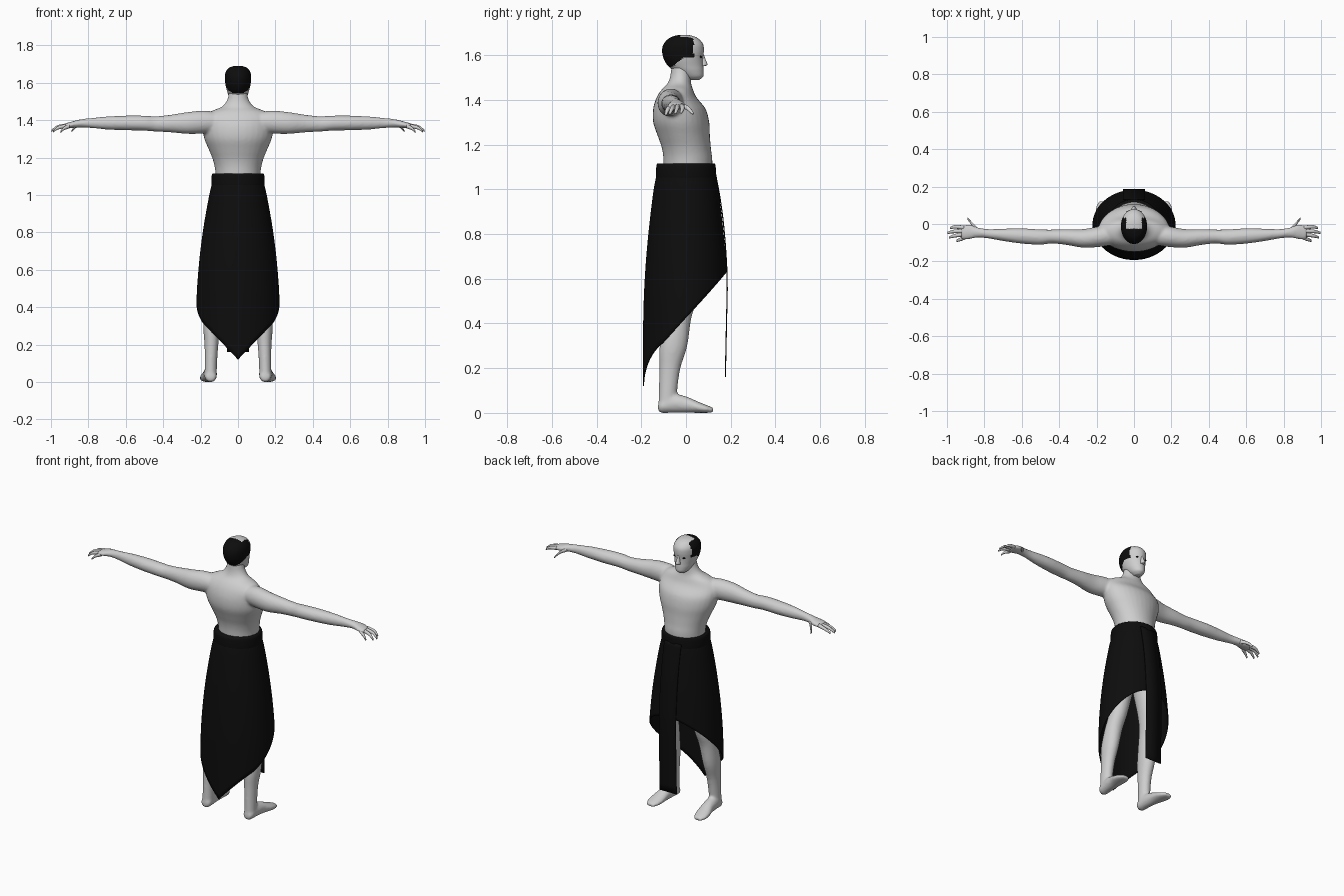
import bpy, bmesh, math
from mathutils import Vector

default_cube = bpy.data.objects.get("Cube")
if default_cube:
    bpy.data.objects.remove(default_cube, do_unlink=True)


def material(name, rgb):
    mat = bpy.data.materials.new(name)
    mat.use_nodes = True
    colour = (*rgb, 1)
    mat.diffuse_color = colour
    shader = mat.node_tree.nodes["Principled BSDF"]
    shader.inputs["Base Color"].default_value = colour
    shader.inputs["Roughness"].default_value = 0.8
    return mat


SKIN = material("pale skin", (0.62, 0.62, 0.62))
BLACK = material("black cloth and hair", (0.004, 0.004, 0.004))


def spline(rows, steps):
    """Smoothly interpolate rows of numbers."""
    rows = [Vector(r) for r in rows]
    out = []
    for i in range(len(rows) - 1):
        a, b = rows[i], rows[i + 1]
        before, after = rows[max(i - 1, 0)], rows[min(i + 2, len(rows) - 1)]
        for s in range(steps):
            t = s / steps
            m0, m1 = (b - before) / 2, (after - a) / 2
            out.append(a * (2 * t**3 - 3 * t**2 + 1) + m0 * (t**3 - 2 * t**2 + t)
                       + b * (3 * t**2 - 2 * t**3) + m1 * (t**3 - t**2))
    out.append(rows[-1])
    return out


def skin_rings(bm, rings, closed=True):
    """Bridge vertex rows with quads."""
    for low, high in zip(rings, rings[1:]):
        n = len(low)
        for i in range(n if closed else n - 1):
            j = (i + 1) % n
            bm.faces.new((low[i], low[j], high[j], high[i]))


def loft(bm, axis, rows, side=1, segments=32, steps=4):
    """Closed tube of ellipses; a row is position, two centres, two radii."""
    rings = []
    for t, c1, c2, r1, r2 in spline(rows, steps):
        ring = []
        for k in range(segments):
            a = math.tau * k / segments
            p, q = c1 + r1 * math.cos(a), c2 + r2 * math.sin(a)
            x, y, z = {"x": (t, p, q), "y": (p, t, q), "z": (p, q, t)}[axis]
            ring.append(bm.verts.new((x * side, y, z)))
        rings.append(ring)
    skin_rings(bm, rings)
    bm.faces.new(rings[0])
    bm.faces.new(rings[-1])


def depth_rows(rows):
    """Turn height, back, front, half width into loft rows."""
    return [(z, 0, (b + f) / 2, w, (f - b) / 2) for z, b, f, w in rows]


def finish(name, bm, *mats):
    bmesh.ops.recalc_face_normals(bm, faces=bm.faces)
    for face in bm.faces:
        face.smooth = True
    mesh = bpy.data.meshes.new(name)
    bm.to_mesh(mesh)
    bm.free()
    obj = bpy.data.objects.new(name, mesh)
    bpy.context.collection.objects.link(obj)
    for mat in mats:
        mesh.materials.append(mat)
    return obj


# Body: torso, arms, legs and feet fused into one skin
TORSO = [(.84, -.08, .06, .09), (.95, -.1, .1, .115), (1.11, -.1, .118, .12),
         (1.18, -.107, .112, .132), (1.24, -.127, .107, .155), (1.3, -.147, .104, .18),
         (1.36, -.147, .088, .19), (1.41, -.132, .048, .185), (1.445, -.11, .032, .15),
         (1.47, -.085, .024, .09), (1.5, -.072, .022, .062), (1.54, -.066, .022, .05),
         (1.59, -.06, .02, .046)]
ARM = [(.1, -.06, 1.39, .05, .05), (.18, -.067, 1.39, .055, .061),
       (.27, -.077, 1.385, .05, .058), (.36, -.07, 1.382, .042, .047),
       (.44, -.067, 1.38, .037, .041), (.5, -.07, 1.384, .041, .04),
       (.6, -.064, 1.385, .041, .039), (.7, -.058, 1.385, .033, .035),
       (.78, -.052, 1.385, .025, .027), (.84, -.045, 1.383, .028, .022),
       (.88, -.042, 1.377, .04, .018), (.925, -.047, 1.369, .036, .014)]
LEG = [(.92, .06, -.01, .06, .075), (.75, .09, 0, .075, .08), (.6, .11, 0, .062, .068),
       (.5, .12, -.01, .053, .058), (.42, .13, -.033, .051, .056),
       (.3, .14, -.056, .046, .062), (.2, .142, -.072, .037, .047),
       (.1, .145, -.08, .033, .041), (.03, .146, -.084, .033, .04)]
FOOT = [(-.125, .146, .025, .015, .016), (-.11, .146, .03, .031, .03),
        (-.06, .148, .042, .035, .042), (0, .153, .037, .037, .037),
        (.05, .16, .026, .043, .026), (.09, .163, .018, .041, .018),
        (.122, .165, .012, .024, .011)]
bm = bmesh.new()
loft(bm, "z", depth_rows(TORSO))
for side in (1, -1):
    loft(bm, "x", ARM, side)
    loft(bm, "z", LEG, side)
    loft(bm, "y", FOOT, side)
body = finish("body", bm, SKIN)
fuse = body.modifiers.new("fuse", "REMESH")
fuse.mode = "VOXEL"
fuse.voxel_size = 0.008
fuse.use_smooth_shade = True
relax = body.modifiers.new("relax", "SMOOTH")
relax.iterations = 5

# Fingers: root, knuckle and tip of each
FINGERS = {
    "thumb": ((.84, -.03, 1.378), (.87, .005, 1.365), (.89, .03, 1.34)),
    "index_finger": ((.91, -.02, 1.372), (.955, -.015, 1.364), (.985, -.022, 1.345)),
    "middle_finger": ((.91, -.038, 1.372), (.965, -.04, 1.364), (.998, -.048, 1.342)),
    "ring_finger": ((.91, -.055, 1.37), (.96, -.063, 1.36), (.988, -.072, 1.34)),
    "little_finger": ((.9, -.07, 1.368), (.93, -.083, 1.356), (.95, -.09, 1.336)),
}
for label, joints in FINGERS.items():
    bm = bmesh.new()
    for side in (1, -1):
        rows = [(x, y, z, r, r) for (x, y, z), r in zip(joints, (.012, .0095, .006))]
        loft(bm, "x", rows, side, segments=10)
    finish(label + "s", bm, SKIN)

# Head with a hair fringe around a bald crown
HEAD = [(1.49, .005, .06, .02), (1.505, -.02, .077, .037), (1.53, -.055, .079, .05),
        (1.555, -.083, .077, .058), (1.585, -.1, .076, .066), (1.62, -.107, .08, .07),
        (1.65, -.1, .076, .068), (1.675, -.077, .055, .054), (1.687, -.05, .028, .032),
        (1.691, -.025, .005, .01)]


def is_hair(p):
    if p.z < 1.545 or (p.z > 1.61 and abs(p.x) < .042 and p.y > -.025):
        return False
    hairline = .034 if p.z > 1.593 else -.06 + (p.z - 1.55) * 1.25
    return p.y < hairline


bm = bmesh.new()
loft(bm, "z", depth_rows(HEAD), segments=64, steps=6)
for face in bm.faces:
    face.material_index = int(is_hair(face.calc_center_median()))
finish("head", bm, SKIN, BLACK)

# Nose
bm = bmesh.new()
loft(bm, "z", depth_rows([(1.551, .06, .082, .013), (1.558, .06, .096, .014),
                          (1.58, .06, .088, .01), (1.608, .06, .078, .006)]), segments=16)
finish("nose", bm, SKIN)

# Eyes
bm = bmesh.new()
for side in (1, -1):
    ball = bmesh.ops.create_uvsphere(bm, u_segments=12, v_segments=8, radius=1)["verts"]
    for v in ball:
        v.co = Vector((side * .031 + v.co.x * .01, .066 + v.co.y * .005, 1.593 + v.co.z * .005))
finish("eyes", bm, BLACK)

# Waistband
bm = bmesh.new()
loft(bm, "z", [(1.035, 0, 0, .132, .127), (1.05, 0, 0, .141, .134),
               (1.1, 0, 0, .141, .133), (1.115, 0, 0, .136, .129)], segments=48)
finish("waistband", bm, BLACK)

# Wrapped skirt, with a hem rising from a rear point to the front
FLARE = spline([(1.08, .13, .125), (1, .151, .142), (.8, .186, .166),
                (.6, .209, .182), (.4, .22, .189), (.1, .217, .19)], 8)


def flare_at(z):
    for a, b in zip(FLARE, FLARE[1:]):
        if b.x <= z:
            return a.lerp(b, (a.x - z) / (a.x - b.x))
    return FLARE[-1]


def hem_height(x, y):
    return .12 + 1.05 * abs(x) if y < -.11 else .425 + 1.09 * y


bm = bmesh.new()
rows = 28
columns = 96
rings = []
for i in range(rows + 1):
    ring = []
    for k in range(columns):
        a = math.tau * k / columns
        hem = hem_height(.22 * math.sin(a), -.188 * math.cos(a))
        z = 1.08 + (hem - 1.08) * i / rows
        _, rx, ry = flare_at(z)
        ring.append(bm.verts.new((rx * math.sin(a), -ry * math.cos(a), z)))
    rings.append(ring)
skin_rings(bm, rings)
skirt = finish("skirt", bm, BLACK)

# Hanging sash panel
bm = bmesh.new()
drop = spline([(1.08, .13), (.95, .154), (.8, .172), (.6, .184), (.4, .181), (.16, .176)], 4)
strips = [[bm.verts.new((x, y, z)) for x in (-.058, 0, .058)] for z, y in drop]
skin_rings(bm, strips, closed=False)
sash = finish("sash_panel", bm, BLACK)

for cloth in (skirt, sash):
    thick = cloth.modifiers.new("cloth thickness", "SOLIDIFY")
    thick.thickness = 0.005
    thick.offset = 0
